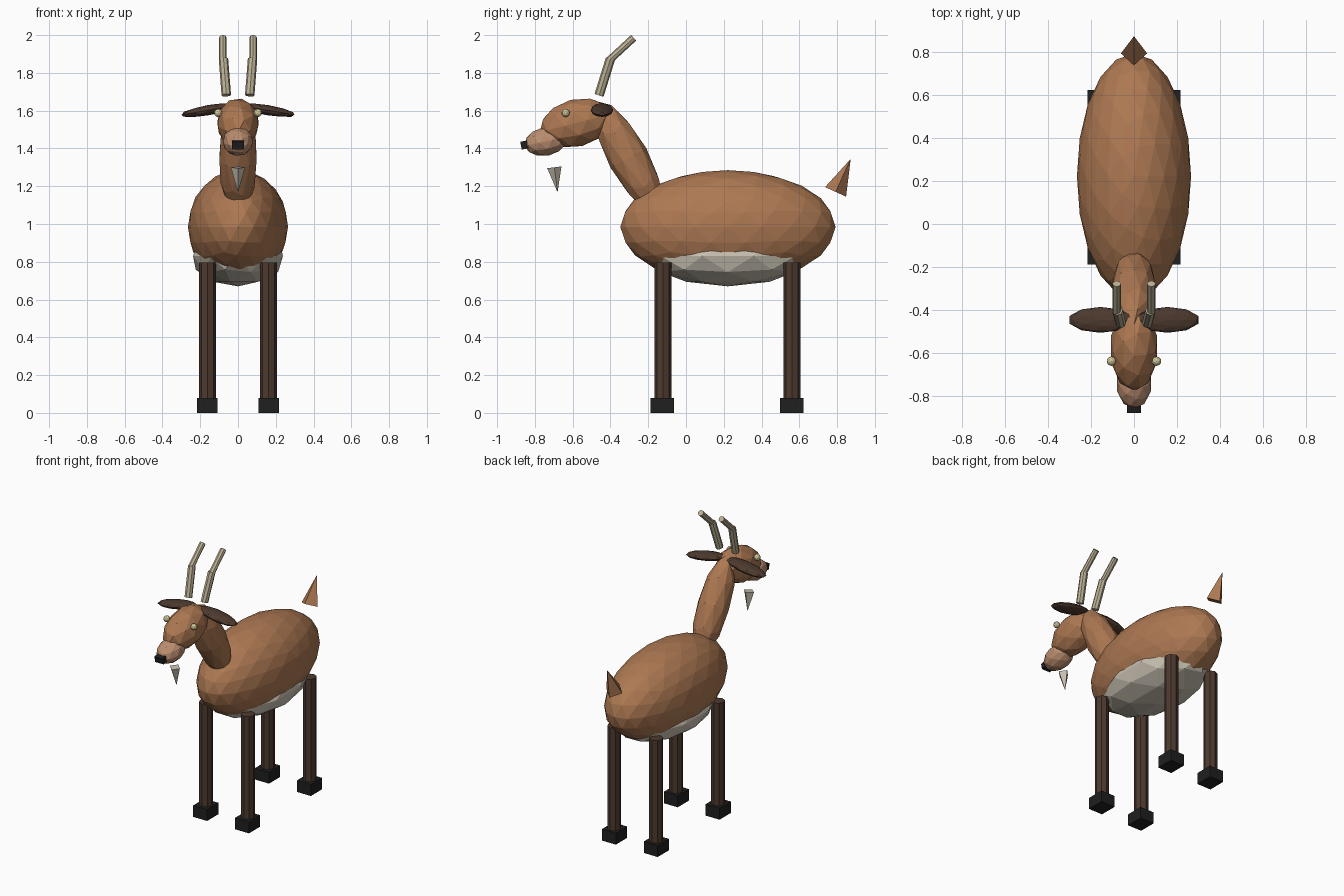
import bpy
from mathutils import Vector

if "Cube" in bpy.data.objects:
    bpy.data.objects.remove(bpy.data.objects["Cube"])


def material(name, r, g, b):
    m = bpy.data.materials.new(name)
    m.diffuse_color = (r, g, b, 1)
    m.use_nodes = True
    m.node_tree.nodes["Principled BSDF"].inputs["Base Color"].default_value = m.diffuse_color
    return m


BROWN = material("brown_fur", 0.42, 0.19, 0.085)
TAN = material("tan_fur", 0.50, 0.27, 0.16)
PALE = material("pale_fur", 0.58, 0.53, 0.44)
DARK = material("dark_fur", 0.075, 0.042, 0.028)
BLACK = material("black", 0.015, 0.014, 0.014)
HORN = material("horn", 0.50, 0.44, 0.30)
EYE = material("eye", 0.65, 0.58, 0.33)


def finish(name, mat):
    ob = bpy.context.object
    ob.name = name
    ob.data.materials.append(mat)
    return ob


def ball(name, mat, loc, radii, rot=(0, 0, 0), sub=2):
    bpy.ops.mesh.primitive_ico_sphere_add(subdivisions=sub, radius=1, location=loc, rotation=rot)
    bpy.context.object.scale = radii
    return finish(name, mat)


def box(name, mat, loc, size, rot=(0, 0, 0)):
    bpy.ops.mesh.primitive_cube_add(size=1, location=loc, rotation=rot)
    bpy.context.object.scale = size
    return finish(name, mat)


def rod(name, mat, start, end, r1, r2, sides):
    """Straight cylinder or cone between two points."""
    a, b = Vector(start), Vector(end)
    d = b - a
    bpy.ops.mesh.primitive_cone_add(vertices=sides, radius1=r1, radius2=r2, depth=d.length,
                                    location=(a + b) / 2)
    bpy.context.object.rotation_mode = 'QUATERNION'
    bpy.context.object.rotation_quaternion = Vector((0, 0, 1)).rotation_difference(d)
    return finish(name, mat)


# Torso, neck and head
ball("body", BROWN, (0, 0.222, 0.985), (0.265, 0.57, 0.30), sub=3)
ball("belly", PALE, (0, 0.222, 0.83), (0.25, 0.44, 0.16))
ball("neck", BROWN, (0, -0.305, 1.35), (0.103, 0.108, 0.34), (0.5, 0, 0))
ball("head", BROWN, (0, -0.58, 1.535), (0.113, 0.20, 0.126), (0.25, 0, 0))
ball("muzzle", TAN, (0, -0.742, 1.437), (0.082, 0.117, 0.076), (0.2, 0, 0))
box("nose", BLACK, (0, -0.856, 1.418), (0.065, 0.036, 0.042), (0.2, 0, 0))

# Beard and tail
rod("beard", PALE, (0, -0.697, 1.30), (0, -0.68, 1.167), 0.038, 0, 4)
rod("tail", BROWN, (0, 0.792, 1.17), (0, 0.872, 1.345), 0.061, 0, 4)

# Paired parts
for side, s in (("left", 1), ("right", -1)):
    ball(f"{side}_eye", EYE, (s * 0.105, -0.637, 1.588), (0.022,) * 3)
    ball(f"{side}_ear", DARK, (s * 0.155, -0.445, 1.603), (0.153, 0.06, 0.027), (0, s * 0.17, 0))
    rod(f"{side}_lower_horn", HORN, (s * 0.062, -0.46, 1.682), (s * 0.077, -0.40, 1.875), 0.025, 0.025, 8)
    rod(f"{side}_upper_horn", HORN, (s * 0.08, -0.405, 1.868), (s * 0.08, -0.277, 1.986), 0.02, 0.02, 8)
    for end, y in (("front", -0.122), ("back", 0.562)):
        rod(f"{end}_{side}_leg", DARK, (s * 0.162, y, 0.04), (s * 0.162, y, 0.797), 0.045, 0.045, 8)
        box(f"{end}_{side}_hoof", BLACK, (s * 0.162, y - 0.003, 0.04), (0.108, 0.124, 0.08))
